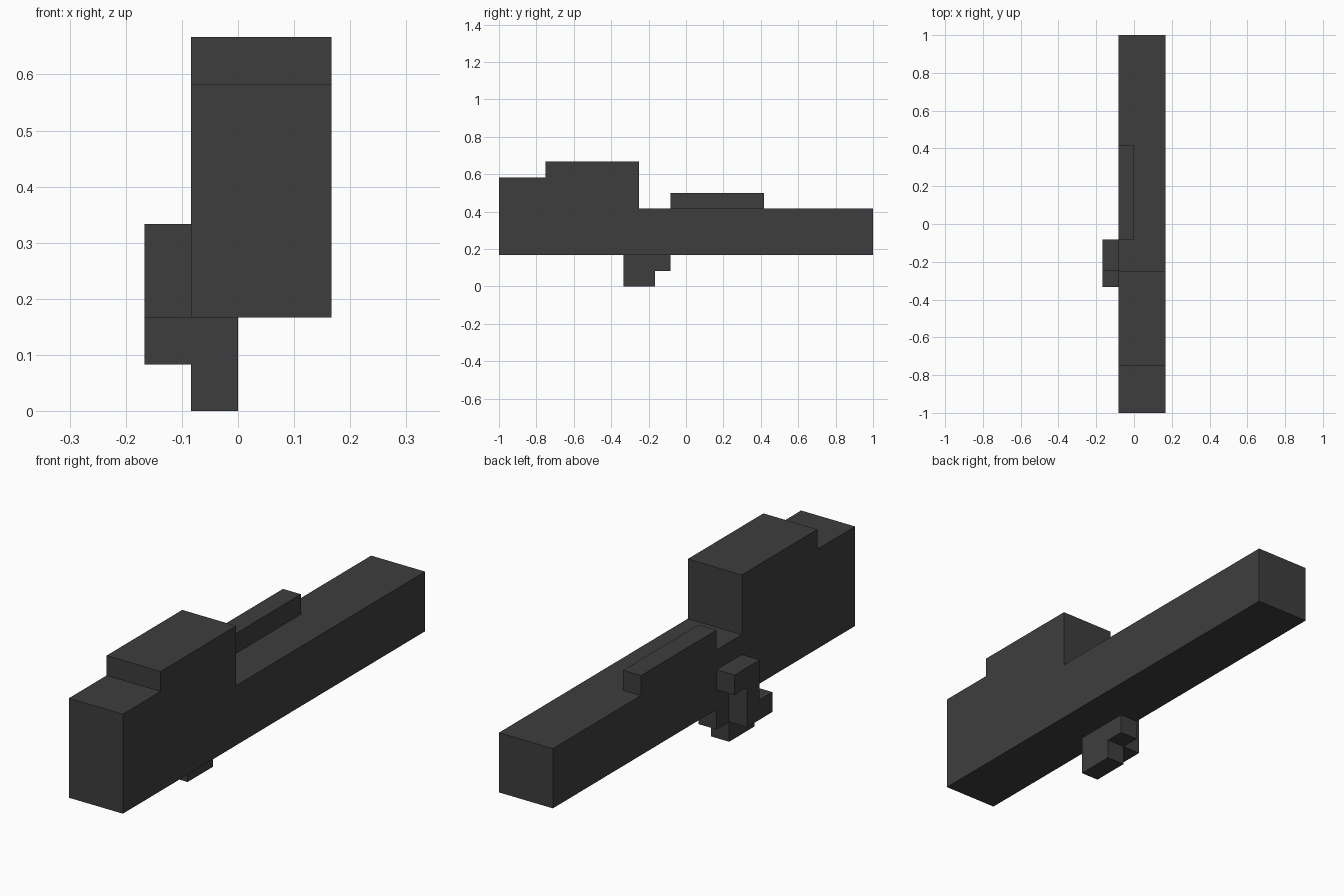
import bpy
import bmesh

U = 1 / 12  # grid unit shared by every part

cube = bpy.data.objects.get("Cube")
if cube:
    bpy.data.objects.remove(cube, do_unlink=True)

# Single dark grey material
grey = bpy.data.materials.new("dark grey")
grey.use_nodes = True
colour = (0.048, 0.048, 0.048, 1)
grey.diffuse_color = colour
grey.node_tree.nodes["Principled BSDF"].inputs["Base Color"].default_value = colour


def extrude_profile(name, x0, x1, profile):
    """Extrude a side profile of (y, z) grid points from x0 to x1."""
    bm = bmesh.new()
    face = bm.faces.new([bm.verts.new((x0 * U, y * U, z * U)) for y, z in profile])
    result = bmesh.ops.extrude_face_region(bm, geom=[face])
    verts = [v for v in result["geom"] if isinstance(v, bmesh.types.BMVert)]
    bmesh.ops.translate(bm, verts=verts, vec=((x1 - x0) * U, 0, 0))
    bmesh.ops.recalc_face_normals(bm, faces=bm.faces)
    mesh = bpy.data.meshes.new(name)
    bm.to_mesh(mesh)
    bm.free()
    mesh.materials.append(grey)
    obj = bpy.data.objects.new(name, mesh)
    bpy.context.collection.objects.link(obj)
    return obj


# Long beam with the tall stepped block at its front end
extrude_profile("main_body", -1, 2, [
    (-12, 2), (12, 2), (12, 5), (-3, 5), (-3, 8), (-9, 8), (-9, 7), (-12, 7)])

# Narrow rail on the top, along the right edge
extrude_profile("top_rail", -1, 0, [(-1, 5), (5, 5), (5, 6), (-1, 6)])

# Stepped foot below the body
extrude_profile("lower_foot", -1, 0, [
    (-4, 0), (-2, 0), (-2, 1), (-1, 1), (-1, 2), (-4, 2)])

# Upright bracket on the right side, with a rear overhang and a front step
extrude_profile("side_bracket", -2, -1, [
    (-4, 1), (-2, 1), (-2, 3), (-1, 3), (-1, 4), (-3, 4), (-3, 2), (-4, 2)])
